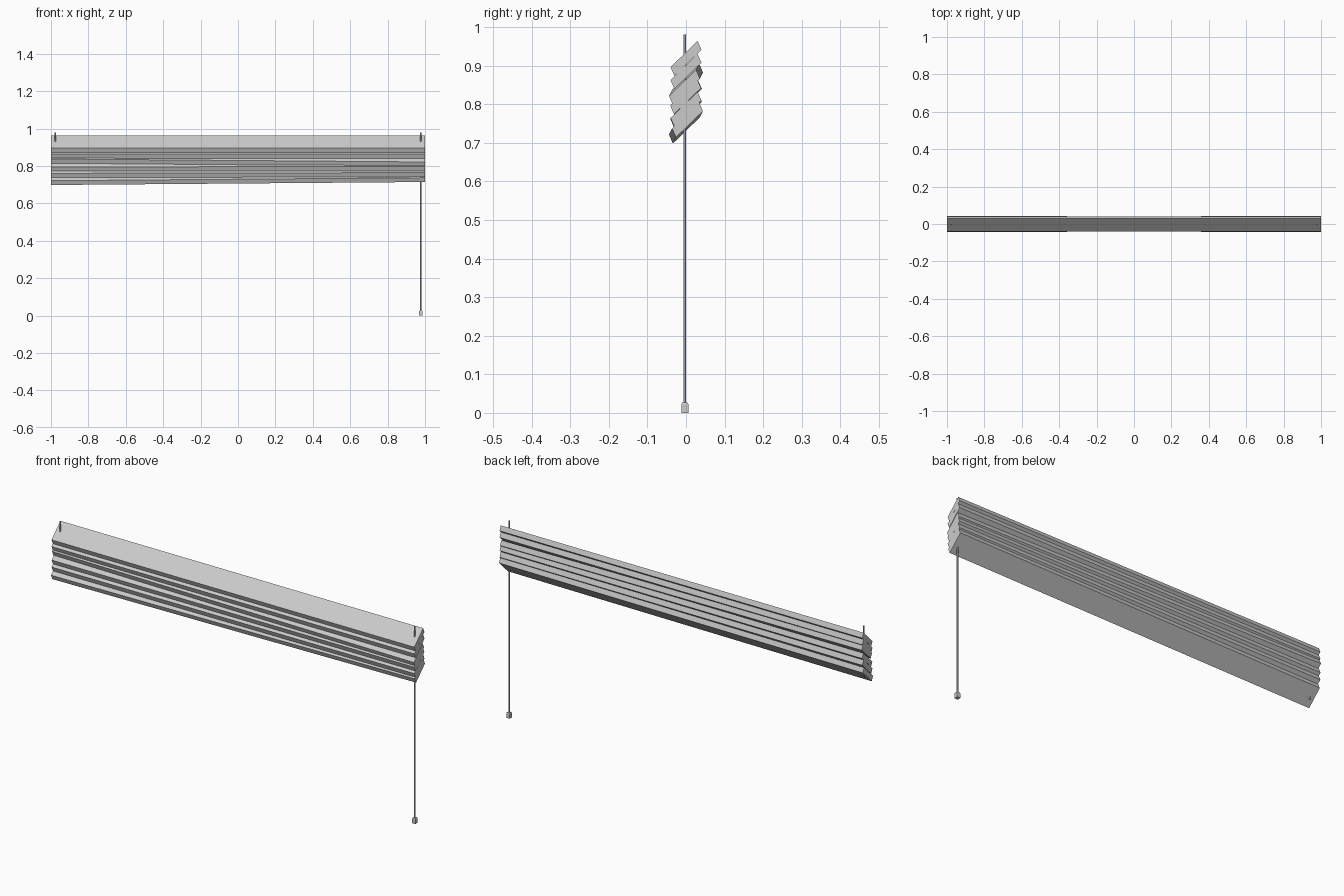
import bpy, bmesh

if "Cube" in bpy.data.objects:
    bpy.data.objects.remove(bpy.data.objects["Cube"])

def make_object(name, bm):
    bmesh.ops.recalc_face_normals(bm, faces=bm.faces)
    mesh = bpy.data.meshes.new(name)
    bm.to_mesh(mesh)
    bm.free()
    ob = bpy.data.objects.new(name, mesh)
    bpy.context.collection.objects.link(ob)
    return ob

def loft(name, rings):
    # skin a list of matching closed rings and cap both ends
    bm = bmesh.new()
    loops = [[bm.verts.new(p) for p in ring] for ring in rings]
    n = len(loops[0])
    for a, b in zip(loops, loops[1:]):
        for i in range(n):
            j = (i + 1) % n
            bm.faces.new((a[i], a[j], b[j], b[i]))
    bm.faces.new(loops[0])
    bm.faces.new(loops[-1])
    return make_object(name, bm)

# tilted slats; each hangs slightly askew (y and z drift of its right end)
profile = [(-0.040, 0.896), (0.030, 0.964), (0.040, 0.941), (-0.030, 0.873)]
drift = [(0, 0), (0, 0), (-0.004, -0.008), (-0.001, 0.001), (0, 0.002), (0.004, 0.008)]
for k, (dy, dz) in enumerate(drift):
    loft(f"slat_{k + 1}", [
        [(s, y + s * dy, z - k * 0.0334 + s * dz) for y, z in profile]
        for s in (-1, 1)])

# cords and pull weight
CX, CY = 0.977, -0.003

def square(x, z, r):
    return [(x + a * r, CY + b * r, z) for a, b in ((-1, -1), (1, -1), (1, 1), (-1, 1))]

def hexagon(x, z, r):
    pts = ((1, 0), (.5, .866), (-.5, .866), (-1, 0), (-.5, -.866), (.5, -.866))
    return [(x + a * r, CY + b * r, z) for a, b in pts]

loft("lift_cord", [hexagon(-CX, z, 0.004) for z in (0.72, 0.98)])
loft("pull_cord", [hexagon(CX, z, 0.004) for z in (0.02, 0.98)])
loft("pull_weight", [square(CX, 0, 0.009), square(CX, 0.022, 0.009), square(CX, 0.027, 0.007)])
